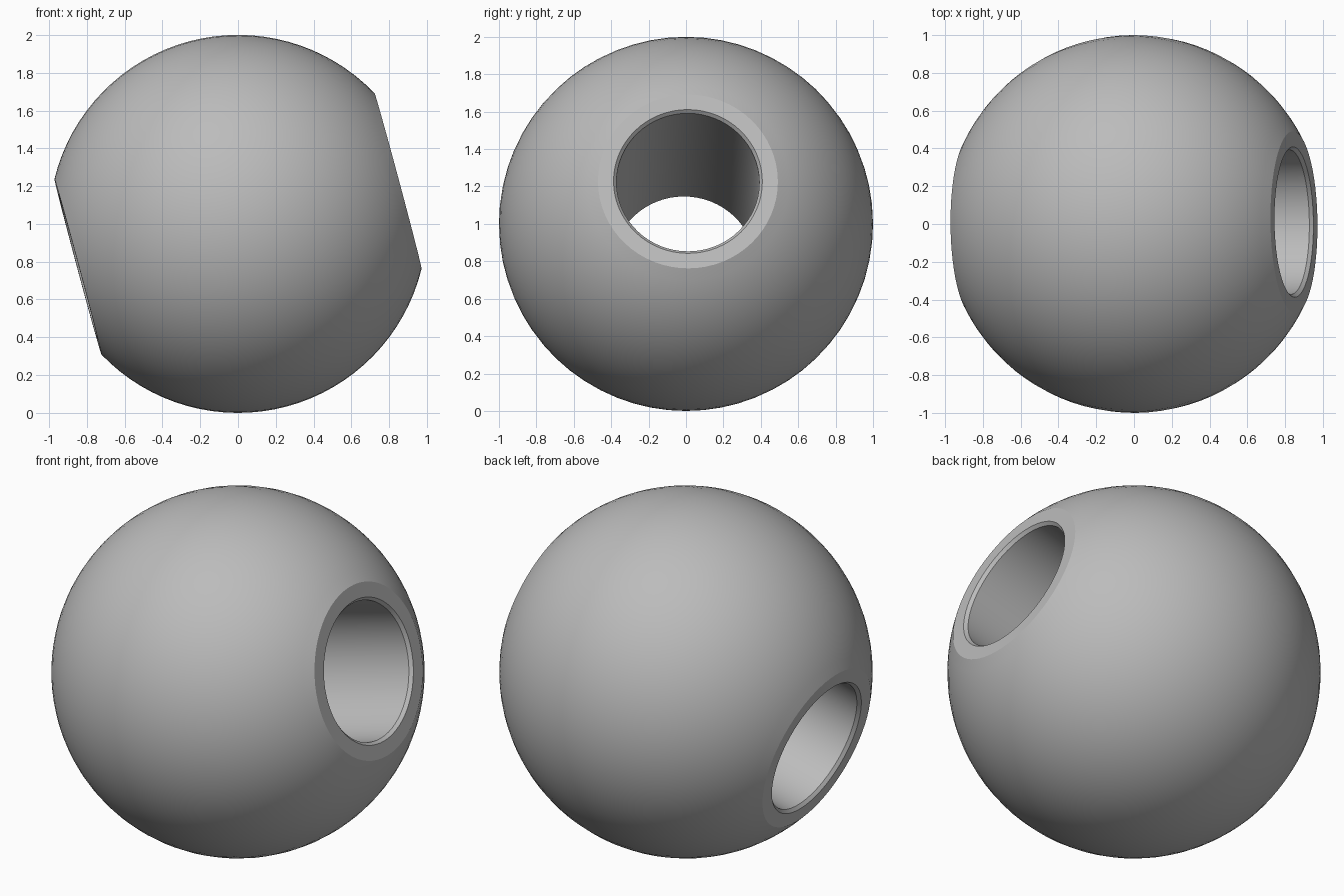
import bpy, bmesh
from math import sin, cos, asin, pi, radians
from mathutils import Matrix, Vector

cube = bpy.data.objects.get("Cube")
if cube:
    bpy.data.objects.remove(cube, do_unlink=True)

SEGMENTS = 64
ARC_STEPS = 32
FLAT_R, RIM_R, BORE_R, CHAMFER = 0.481, 0.398, 0.382, 0.018

grey = bpy.data.materials.new("plain grey")
grey.use_nodes = True
colour = (0.5, 0.5, 0.5, 1)
grey.diffuse_color = colour
grey.node_tree.nodes["Principled BSDF"].inputs["Base Color"].default_value = colour

# Closed profile as (radius, height): ball surface, flat end, chamfer, bore
start = asin(FLAT_R)
half = cos(start)
angles = [start + (pi - 2 * start) * i / ARC_STEPS for i in range(ARC_STEPS + 1)]
profile = [(sin(a), cos(a)) for a in angles]
profile += [(RIM_R, -half), (BORE_R, CHAMFER - half),
            (BORE_R, half - CHAMFER), (RIM_R, half)]

# Revolve the profile into a bored ball
bm = bmesh.new()
rings = []
for s in range(SEGMENTS):
    t = 2 * pi * s / SEGMENTS
    rings.append([bm.verts.new((r * cos(t), r * sin(t), h)) for r, h in profile])
for s in range(SEGMENTS):
    a, b = rings[s], rings[(s + 1) % SEGMENTS]
    for i in range(len(profile)):
        j = (i + 1) % len(profile)
        bm.faces.new((a[i], a[j], b[j], b[i]))
bmesh.ops.recalc_face_normals(bm, faces=bm.faces)

# Tilt the bore upward to the left and lift the ball onto the ground
tilt = Matrix.Rotation(radians(0.7), 4, 'Z') @ Matrix.Rotation(radians(75), 4, 'Y')
bm.transform(Matrix.Translation(Vector((0, 0, 1))) @ tilt)

mesh = bpy.data.meshes.new("bored_ball")
bm.to_mesh(mesh)
bm.free()
mesh.materials.append(grey)
ball = bpy.data.objects.new("bored_ball", mesh)
bpy.context.collection.objects.link(ball)

# Smooth the curved walls while keeping the rims crisp
bpy.context.view_layer.objects.active = ball
ball.select_set(True)
bpy.ops.object.shade_smooth_by_angle(angle=radians(20))
